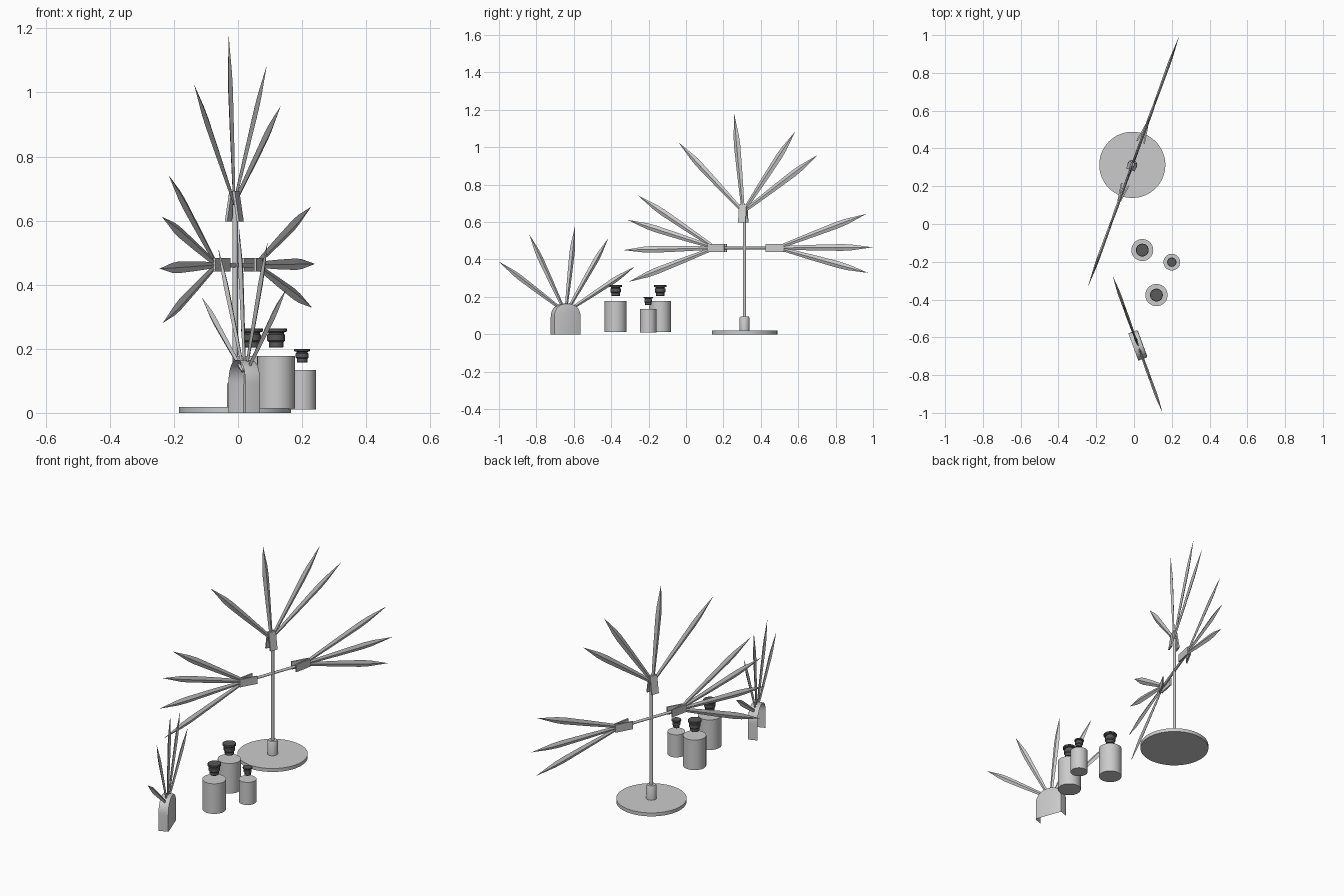
import bpy, bmesh, math
from mathutils import Vector, Matrix

if "Cube" in bpy.data.objects:
    bpy.data.objects.remove(bpy.data.objects["Cube"])

Z = Vector((0, 0, 1))


def finish(name, bm, smooth=False, dark=False):
    bmesh.ops.recalc_face_normals(bm, faces=bm.faces)
    me = bpy.data.meshes.new(name)
    bm.to_mesh(me)
    bm.free()
    ob = bpy.data.objects.new(name, me)
    bpy.context.collection.objects.link(ob)
    if dark:
        me.materials.append(dark_mat)
    if smooth:
        bpy.context.view_layer.objects.active = ob
        ob.select_set(True)
        bpy.ops.object.shade_smooth_by_angle(angle=math.radians(35))
        ob.select_set(False)
    return ob


def lathe(name, x, y, profile, n=32, dark=False):
    """Closed turned solid from (radius, z) pairs."""
    bm = bmesh.new()
    rings = [[bm.verts.new((x + r * math.cos(2 * math.pi * i / n),
                            y + r * math.sin(2 * math.pi * i / n), z))
              for i in range(n)] for r, z in profile]
    for a, b in zip(rings, rings[1:]):
        for i in range(n):
            bm.faces.new((a[i], a[(i + 1) % n], b[(i + 1) % n], b[i]))
    bm.faces.new(rings[0])
    bm.faces.new(rings[-1])
    return finish(name, bm, True, dark)


def leaf(name, base, tip, normal, width=0.036, thick=0.016):
    """Pointed blade with a raised midrib (diamond cross-section)."""
    d = tip - base
    side = normal.cross(d).normalized()
    bm = bmesh.new()
    rings = []
    for t, w in ((0, 0.5), (0.4, 0.85), (0.68, 1.0), (0.78, 0.85)):
        c = base + d * t
        rings.append([bm.verts.new(c + o) for o in
                      (side * width * w / 2, normal * thick * w / 2,
                       -side * width * w / 2, -normal * thick * w / 2)])
    for a, b in zip(rings, rings[1:]):
        for i in range(4):
            bm.faces.new((a[i], a[(i + 1) % 4], b[(i + 1) % 4], b[i]))
    end = bm.verts.new(tip)
    for i in range(4):
        bm.faces.new((rings[-1][i], rings[-1][(i + 1) % 4], end))
    bm.faces.new(rings[0])
    return finish(name, bm)


def clip(name, center, d, normal):
    """Two plates meeting at the leaf end and spread at the stem end."""
    side = normal.cross(d).normalized()
    bm = bmesh.new()
    for s in (-1, 1):
        prof = [(-0.048, 0.016), (-0.048, 0.024), (0.048, 0.009), (0.048, 0.001)]
        caps = [[bm.verts.new(center + d * a + normal * b * s + side * w)
                 for a, b in prof] for w in (-0.021, 0.021)]
        for i in range(4):
            j = (i + 1) % 4
            bm.faces.new((caps[0][i], caps[0][j], caps[1][j], caps[1][i]))
        bm.faces.new(caps[0])
        bm.faces.new(caps[1])
    return finish(name, bm)


dark_mat = bpy.data.materials.new("dark_stopper")
dark_mat.diffuse_color = (0.1, 0.1, 0.1, 1)
dark_mat.use_nodes = True
dark_mat.node_tree.nodes["Principled BSDF"].inputs["Base Color"].default_value = dark_mat.diffuse_color

# Stand: disc foot, collar and pole
CX, CY = -0.009, 0.313
lathe("stand_base", CX, CY, [(0.175, 0), (0.175, 0.019)], 64)
lathe("stand_collar", CX, CY, [(0.026, 0.018), (0.026, 0.088), (0.022, 0.095)])
lathe("stand_pole", CX, CY, [(0.0085, 0.001), (0.0085, 0.65)], 16)

# Crossbar in the plane of the leaves
a = math.radians(20)
U = Vector((math.sin(a), math.cos(a), 0))
N = Vector((math.cos(a), -math.sin(a), 0))


def on_plane(y, z):
    return Vector((CX + (y - CY) * math.tan(a), y, z))


bm = bmesh.new()
p, q = on_plane(0.15, 0.461), on_plane(0.49, 0.461)
rot = U.to_track_quat('Z', 'Y').to_matrix().to_4x4()
bmesh.ops.create_cone(bm, cap_ends=True, segments=16, radius1=0.007, radius2=0.007,
                      depth=(q - p).length, matrix=Matrix.Translation((p + q) / 2) @ rot)
finish("crossbar", bm, True)

# Three clipped leaf fans on the stand
fans = {
    "top": ((0.306, 0.645), Z, (0.306, 0.655),
            ((-0.04, 1.026), (0.258, 1.176), (0.584, 1.084), (0.704, 0.958))),
    "left": ((0.165, 0.462), -U, (0.155, 0.462),
             ((-0.257, 0.742), (-0.314, 0.612), (-0.335, 0.45), (-0.307, 0.28))),
    "right": ((0.478, 0.462), U, (0.488, 0.462),
              ((0.964, 0.643), (0.998, 0.465), (0.974, 0.328))),
}
for key, (c, d, b, tips) in fans.items():
    clip(key + "_clip", on_plane(*c), d, N)
    for i, t in enumerate(tips):
        leaf(f"{key}_leaf_{i + 1}", on_plane(*b), on_plane(*t), N)

# Arched pot: front plate with a rim, open at the back and bottom
PX, PY = 0.021, -0.642
V = Vector((-math.sin(a), math.cos(a), 0))
M = Vector((math.cos(a), math.sin(a), 0))
O = Vector((PX, PY, 0))


def arch(r):
    pts = [(-r, 0)]
    for i in range(25):
        c, s = math.cos(math.pi * i / 24), math.sin(math.pi * i / 24)
        pts.append((-r * math.copysign(abs(c) ** 0.88, c), 0.088 + r * max(s, 0) ** 0.88))
    return pts + [(r, 0)]


bm = bmesh.new()
rings = [[bm.verts.new(O + V * s + Z * z + M * m) for s, z in arch(r)]
         for r, m in ((0.077, -0.026), (0.077, 0.018), (0.075, 0.024), (0.070, 0.026))]
for r0, r1 in zip(rings, rings[1:]):
    for i in range(len(r0) - 1):
        bm.faces.new((r0[i], r0[i + 1], r1[i + 1], r1[i]))
bm.faces.new(rings[-1])
finish("arched_pot", bm, True)

# Leaves growing from the pot
for i, (y, z) in enumerate(((-0.998, 0.387), (-0.838, 0.534), (-0.594, 0.576),
                            (-0.415, 0.514), (-0.274, 0.361))):
    base = O + V * (i - 2) * 0.01 + Z * 0.13
    tip = Vector((PX - (y - PY) * math.tan(a), y, z))
    leaf(f"pot_leaf_{i + 1}", base, tip, M, 0.03)

# Bottles with floating dark stoppers
for i, (x, y, r, z0, h, top, k) in enumerate((
        (0.044, -0.138, 0.058, 0.013, 0.178, 0.264, 1.0),
        (0.119, -0.376, 0.059, 0.013, 0.178, 0.264, 1.0),
        (0.2, -0.202, 0.044, 0.01, 0.134, 0.2, 0.72))):
    lathe(f"bottle_{i + 1}", x, y, [(r, z0), (r, h)], 40)
    lathe(f"stopper_{i + 1}", x, y,
          [(rr * k, top + zz * k) for rr, zz in (
              (0.021, -0.06), (0.023, -0.058), (0.023, -0.043), (0.028, -0.038),
              (0.028, -0.02), (0.024, -0.018), (0.024, -0.013), (0.034, -0.010),
              (0.034, -0.002), (0.032, 0))], 24, True)
